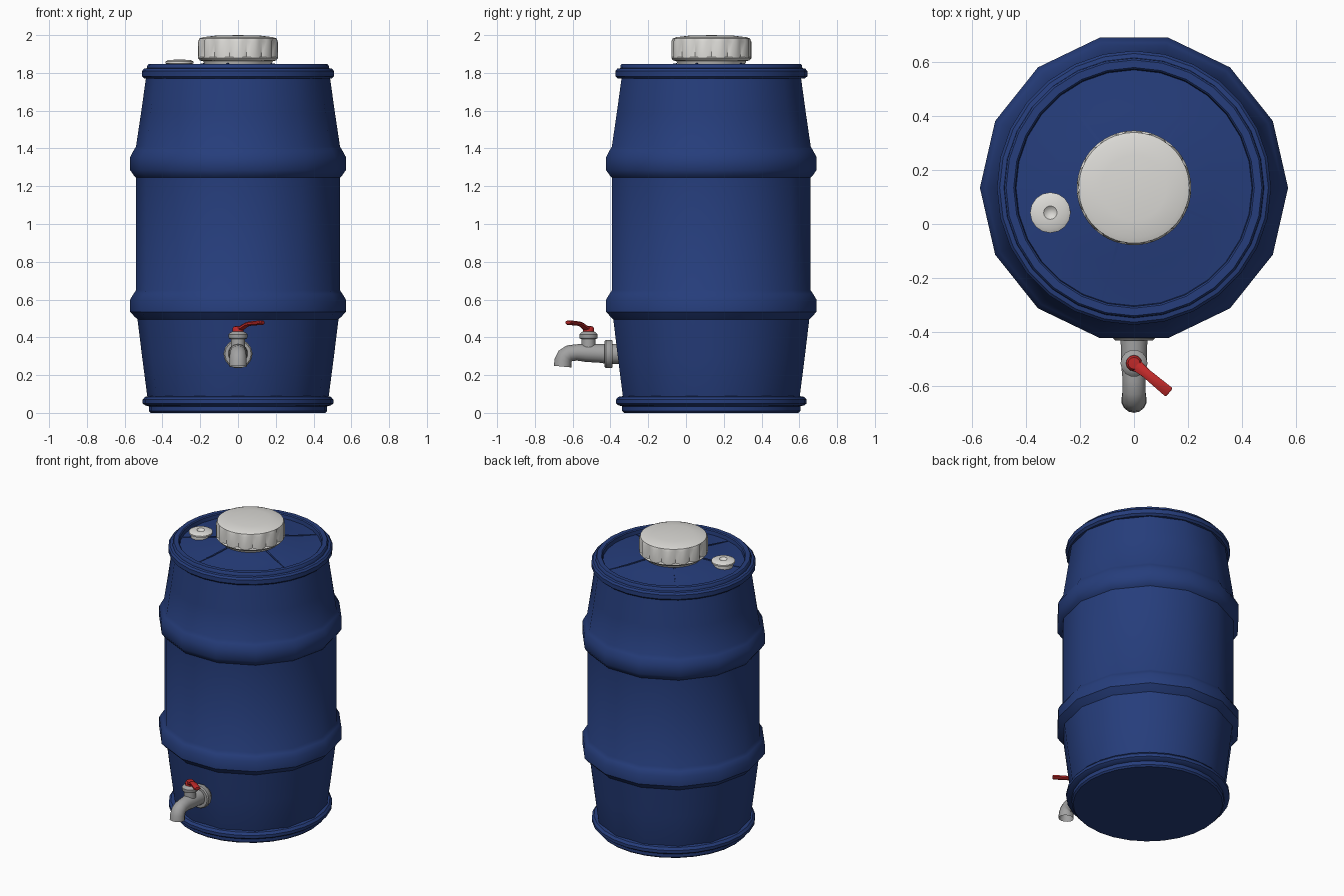
import bpy, bmesh, math
from mathutils import Vector, Matrix

if "Cube" in bpy.data.objects:
    bpy.data.objects.remove(bpy.data.objects["Cube"])

CY = 0.134  # barrel axis sits behind the origin because the tap sticks out in front


def material(name, rgb):
    m = bpy.data.materials.new(name)
    m.diffuse_color = (*rgb, 1)
    m.use_nodes = True
    m.node_tree.nodes["Principled BSDF"].inputs["Base Color"].default_value = m.diffuse_color
    return m


BLUE = material("barrel blue", (0.019, 0.047, 0.20))
WHITE = material("cap white", (0.72, 0.71, 0.68))
GREY = material("tap grey", (0.36, 0.36, 0.36))
RED = material("handle red", (0.52, 0.022, 0.022))


def finish(bm, name, mat, angle=38):
    bmesh.ops.remove_doubles(bm, verts=bm.verts, dist=1e-5)
    bmesh.ops.recalc_face_normals(bm, faces=bm.faces)
    me = bpy.data.meshes.new(name)
    bm.to_mesh(me)
    bm.free()
    me.materials.append(mat)
    ob = bpy.data.objects.new(name, me)
    bpy.context.collection.objects.link(ob)
    bpy.ops.object.select_all(action='DESELECT')
    bpy.context.view_layer.objects.active = ob
    ob.select_set(True)
    bpy.ops.object.shade_smooth_by_angle(angle=math.radians(angle))
    return ob


def skin(bm, rings, closed=False):
    """Bridge neighbouring rings of vertices with quads."""
    pairs = list(zip(rings, rings[1:]))
    if closed:
        pairs.append((rings[-1], rings[0]))
    for a, b in pairs:
        n = len(a)
        for i in range(n):
            j = (i + 1) % n
            bm.faces.new((a[i], a[j], b[j], b[i]))


def lathe(name, profile, segs, mat, matrix, closed=False, radius=None, angle=38):
    """Spin (radius, height) points; radius(i, r, z) can shape the section."""
    bm = bmesh.new()
    rings = []
    for r, z in profile:
        ring = []
        for i in range(segs):
            a = math.tau * i / segs
            q = radius(i, r, z) if radius else r
            ring.append(bm.verts.new(matrix @ Vector((q * math.cos(a), q * math.sin(a), z))))
        rings.append(ring)
    skin(bm, rings, closed)
    return finish(bm, name, mat, angle)


def tube(name, path, sizes, side, mat, segs=14, hollow=0):
    """Loft elliptical sections (half width, half height) along a planar path."""
    bm = bmesh.new()
    pts = [Vector(p) for p in path]
    side = Vector(side).normalized()
    rings = []
    for k, p in enumerate(pts):
        t = (pts[min(k + 1, len(pts) - 1)] - pts[max(k - 1, 0)]).normalized()
        up = side.cross(t)
        w, h = sizes[k]
        rings.append([bm.verts.new(p + side * w * math.cos(math.tau * (i + .5) / segs)
                                   + up * h * math.sin(math.tau * (i + .5) / segs)) for i in range(segs)])
    skin(bm, rings)
    bm.faces.new(rings[0])
    end = bm.faces.new(rings[-1])
    if hollow:
        bm.normal_update()
        bmesh.ops.inset_individual(bm, faces=[end], thickness=hollow)
        bmesh.ops.translate(bm, verts=end.verts, vec=-t * 0.05)
    return finish(bm, name, mat)


axis = Matrix.Translation((0, CY, 0))

# Barrel wall: tapered 14-sided shell with two raised belts
lathe("barrel_body", [
    (0, 0.02), (0.46, 0.02), (0.48, 0.085), (0.508, 0.30), (0.532, 0.495),
    (0.548, 0.51), (0.571, 0.535), (0.571, 0.60), (0.553, 0.63), (0.539, 0.65),
    (0.539, 1.245), (0.55, 1.255), (0.571, 1.285), (0.571, 1.355), (0.552, 1.39),
    (0.540, 1.41), (0.513, 1.59), (0.487, 1.775), (0.46, 1.80)], 14, BLUE, axis)

# Bottom and top rims, rounder than the wall
lathe("bottom_rim", [
    (0, 0), (0.462, 0), (0.472, 0.01), (0.472, 0.035), (0.492, 0.04), (0.505, 0.05),
    (0.505, 0.07), (0.492, 0.085), (0.46, 0.09)], 28, BLUE, axis)
lathe("top_rim_and_lid", [
    (0.46, 1.77), (0.495, 1.77), (0.508, 1.782), (0.508, 1.81), (0.498, 1.822),
    (0.482, 1.825), (0.480, 1.84), (0.474, 1.846), (0.446, 1.846), (0.440, 1.84),
    (0.437, 1.815), (0.30, 1.828), (0.20, 1.845), (0, 1.85)], 28, BLUE, axis)

# Radial ribs on the lid
for n, deg in enumerate((55, 127, 200, 254, 337)):
    d = Vector((math.cos(math.radians(deg)), math.sin(math.radians(deg)), 0))
    c = Vector((0, CY, 0))
    tube(f"lid_rib_{n + 1}",
         [c + d * 0.19 + Vector((0, 0, 1.846)), c + d * 0.30 + Vector((0, 0, 1.828)),
          c + d * 0.43 + Vector((0, 0, 1.815))],
         [(0.008, 0.008), (0.007, 0.007), (0.004, 0.005)], d.cross(Vector((0, 0, 1))), BLUE, 4)


# Large screw cap with grip notches round the side
def grip(i, r, z):
    return r - 0.013 if i % 4 == 0 and 1.88 < z < 1.975 else r


def notch(i, r, z):
    return grip((i + 1) // 2 * 2, r, z) if i % 4 in (0, 1) else r


lathe("screw_cap", [
    (0.17, 1.83), (0.185, 1.862), (0.202, 1.866), (0.212, 1.878), (0.212, 1.885),
    (0.212, 1.965), (0.205, 1.982), (0.185, 1.989), (0.12, 1.997), (0, 2.0)],
    56, WHITE, axis, radius=grip)

# Small bung with a dimple
lathe("small_bung", [
    (0.06, 1.81), (0.06, 1.845), (0.075, 1.85), (0.075, 1.86), (0.06, 1.868),
    (0.025, 1.87), (0.016, 1.862), (0, 1.858)], 16, WHITE,
    Matrix.Translation((-0.31, 0.042, 0)))

# Tap: wall flange, spout pipe, valve neck
forward = Matrix.Translation((0, 0, 0.312)) @ Matrix.Rotation(math.radians(90), 4, 'X')
lathe("tap_flange", [
    (0, 0.33), (0.055, 0.33), (0.055, 0.388), (0.072, 0.388), (0.077, 0.395),
    (0.077, 0.424), (0.07, 0.432), (0, 0.432)], 14, GREY, forward)
tube("tap_spout",
     [(0, -0.40, .312), (0, -0.45, .315), (0, -0.53, .318), (0, -0.58, .320), (0, -0.618, .315),
      (0, -0.640, .300), (0, -0.650, .277), (0, -0.653, .245)],
     [(.056, .056), (.050, .050), (.048, .048), (.043, .043), (.044, .044),
      (.045, .045), (.046, .046), (.047, .047)], (1, 0, 0), GREY, hollow=0.009)
lathe("tap_valve_neck", [
    (0, 0.30), (0.040, 0.30), (0.037, 0.39), (0.048, 0.394), (0.050, 0.402),
    (0.050, 0.416), (0.040, 0.426), (0.028, 0.432), (0, 0.432)], 14, GREY,
    Matrix.Translation((0, -0.516, 0)))

# Red lever handle: hub plus bent lever pointing forward and right
lathe("handle_hub", [
    (0, 0.425), (0.030, 0.425), (0.030, 0.447), (0.022, 0.458), (0, 0.46)], 12, RED,
    Matrix.Translation((0, -0.516, 0)))
lever = Vector((0.77, -0.64, 0))
hub = Vector((0, -0.516, 0))
tube("handle_lever",
     [hub + lever * d + Vector((0, 0, z)) for d, z in
      ((0, .442), (0.03, .452), (0.06, .468), (0.085, .473), (0.165, .478), (0.170, .478))],
     [(.026, .013), (.022, .013), (.019, .012), (.020, .012), (.022, .013), (.017, .009)],
     lever.cross(Vector((0, 0, 1))), RED, 8)
